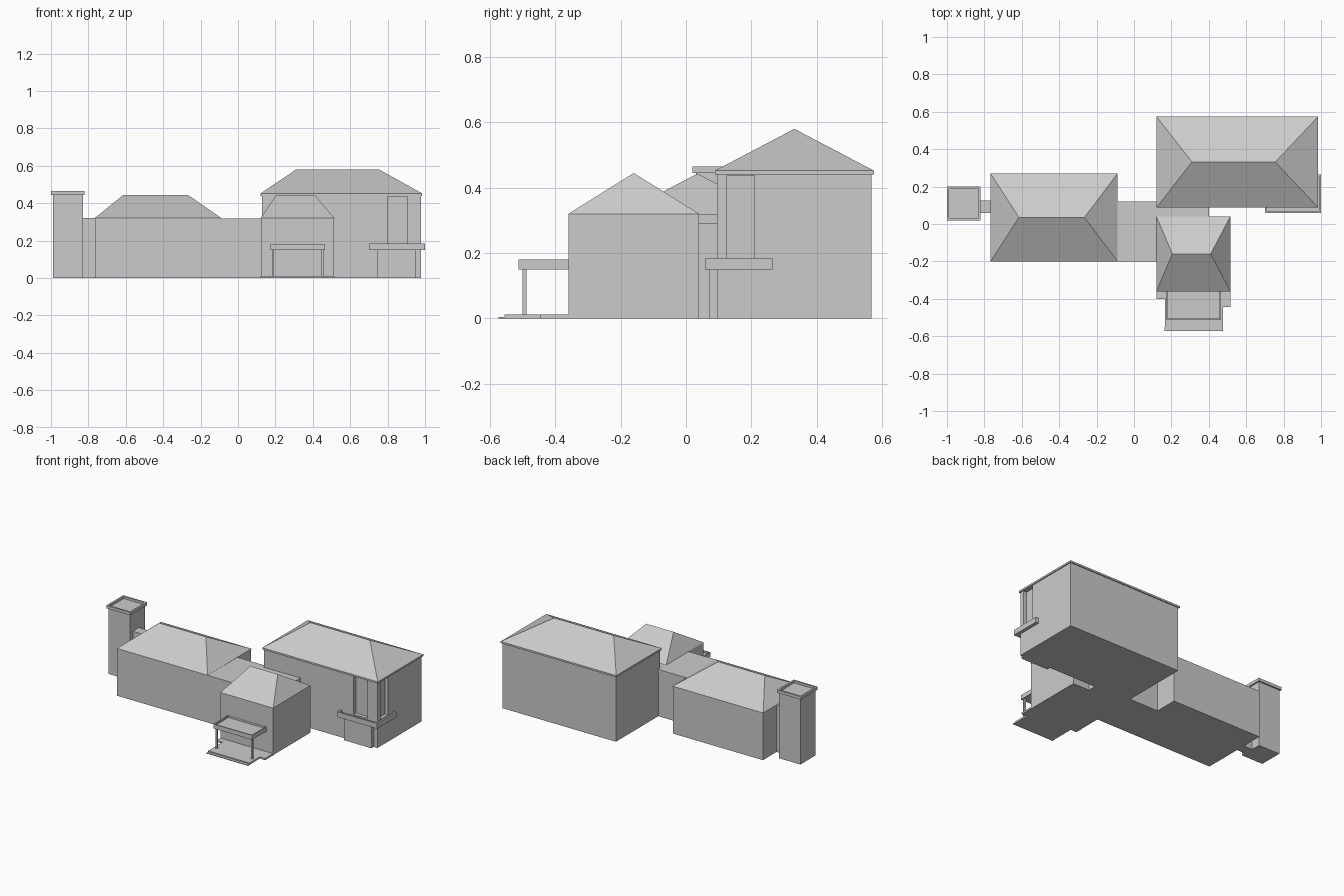
import bpy, bmesh

if "Cube" in bpy.data.objects:
    bpy.data.objects.remove(bpy.data.objects["Cube"])


def mesh_object(name, verts, faces):
    me = bpy.data.meshes.new(name)
    me.from_pydata(verts, [], faces)
    bm = bmesh.new()
    bm.from_mesh(me)
    bmesh.ops.recalc_face_normals(bm, faces=bm.faces)
    bm.to_mesh(me)
    bm.free()
    ob = bpy.data.objects.new(name, me)
    bpy.context.collection.objects.link(ob)
    return ob


def prism(name, outline, z0, z1):
    n = len(outline)
    verts = [(x, y, z) for z in (z0, z1) for x, y in outline]
    faces = [tuple(range(n)), tuple(range(n, 2 * n))]
    faces += [(i, (i + 1) % n, n + (i + 1) % n, n + i) for i in range(n)]
    return mesh_object(name, verts, faces)


def box(name, x0, x1, y0, y1, z0, z1):
    return prism(name, [(x0, y0), (x1, y0), (x1, y1), (x0, y1)], z0, z1)


def tray(name, x0, x1, y0, y1, z0, z1, rim, depth):
    """Box whose top is sunk behind a thin rim."""
    ob = box(name, x0, x1, y0, y1, z0, z1)
    bm = bmesh.new()
    bm.from_mesh(ob.data)
    top = [f for f in bm.faces if f.normal.z > 0.9]
    bmesh.ops.inset_region(bm, faces=top, thickness=rim)
    inner = bmesh.ops.extrude_face_region(bm, geom=top)["geom"]
    bmesh.ops.translate(bm, vec=(0, 0, -depth),
                        verts=[g for g in inner if isinstance(g, bmesh.types.BMVert)])
    bmesh.ops.delete(bm, geom=top, context='FACES')
    bmesh.ops.recalc_face_normals(bm, faces=bm.faces)
    bm.to_mesh(ob.data)
    bm.free()
    return ob


def hip_roof(name, x0, x1, y0, y1, z0, eave, rx0, rx1, top):
    """Hip roof with a vertical eave edge and a ridge along x."""
    ym = (y0 + y1) / 2
    ring = [(x0, y0), (x1, y0), (x1, y1), (x0, y1)]
    verts = [(x, y, z) for z in (z0, eave) for x, y in ring]
    verts += [(rx0, ym, top), (rx1, ym, top)]
    faces = [(0, 3, 2, 1)] + [(i, (i + 1) % 4, 4 + (i + 1) % 4, 4 + i) for i in range(4)]
    faces += [(4, 5, 9, 8), (5, 6, 9), (6, 7, 8, 9), (7, 4, 8)]
    return mesh_object(name, verts, faces)


def cut(target, cutter):
    mod = target.modifiers.new("cut", 'BOOLEAN')
    mod.operation = 'DIFFERENCE'
    mod.object = cutter
    cutter.hide_render = True
    cutter.hide_viewport = True


# Tower at the left end, with its link wall
box("tower", -0.99, -0.83, 0.03, 0.19, 0, 0.445)
tray("tower_cap", -1.0, -0.82, 0.02, 0.20, 0.445, 0.465, 0.017, 0.015)
box("tower_link", -0.84, -0.76, 0.06, 0.125, 0, 0.32)

# Left wing
box("left_wing_walls", -0.765, -0.09, -0.20, 0.27, 0, 0.316)
hip_roof("left_wing_roof", -0.767, -0.088, -0.20, 0.27, 0.315, 0.32, -0.615, -0.265, 0.443)

# Flat-roofed middle link
box("middle_link_walls", -0.10, 0.39, -0.20, 0.115, 0, 0.305)
box("middle_link_roof", -0.10, 0.40, -0.20, 0.12, 0.29, 0.319)

# Front wing
box("front_wing_walls", 0.122, 0.513, -0.36, 0.04, 0, 0.316)
hip_roof("front_wing_roof", 0.12, 0.515, -0.36, 0.04, 0.315, 0.32, 0.205, 0.41, 0.445)

# Main house, with tall window recesses at its front right corner
house = box("main_house_walls", 0.127, 0.978, 0.095, 0.568, 0, 0.442)
cut(house, box("front_window_cutter", 0.80, 0.905, 0.05, 0.12, 0.18, 0.437))
cut(house, box("side_window_cutter", 0.955, 1.05, 0.125, 0.21, 0.18, 0.437))
hip_roof("main_house_roof", 0.12, 0.985, 0.088, 0.575, 0.44, 0.452, 0.31, 0.755, 0.58)

# Corner bay and balcony band wrapped around the corner
box("corner_bay_front", 0.745, 0.95, 0.07, 0.12, 0, 0.155)
band = box("balcony_band", 0.70, 1.0, 0.058, 0.265, 0.15, 0.185)
cut(band, box("balcony_cutter", 0.712, 0.988, 0.07, 0.253, 0.165, 0.25))

# Porch: canopy, posts and stepped base
tray("porch_canopy", 0.175, 0.465, -0.513, -0.355, 0.15, 0.18, 0.01, 0.012)
for side, x in (("left", 0.187), ("right", 0.453)):
    box("porch_post_" + side, x - 0.006, x + 0.006, -0.50, -0.488, 0.005, 0.155)
prism("porch_base", [(0.12, -0.35), (0.12, -0.40), (0.165, -0.40), (0.165, -0.555),
                     (0.475, -0.555), (0.475, -0.445), (0.515, -0.445), (0.515, -0.35)],
      0, 0.012)
box("porch_step", 0.163, 0.477, -0.573, -0.55, 0, 0.004)
